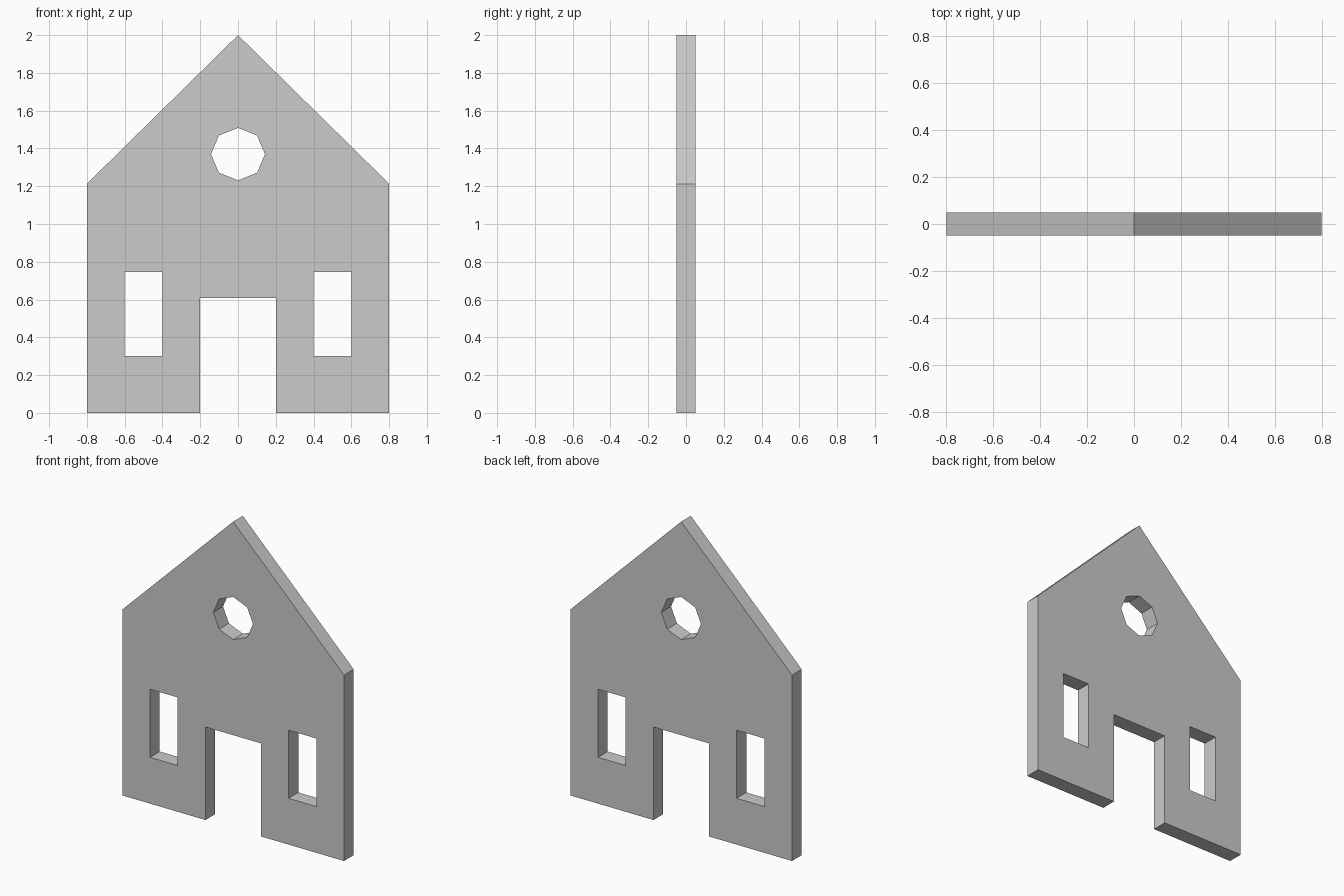
import bpy
from math import sin, cos, pi

if "Cube" in bpy.data.objects:
    bpy.data.objects.remove(bpy.data.objects["Cube"])

HALF_THICKNESS = 0.05


def rectangle(x0, x1, z0, z1):
    return [(x0, z0), (x1, z0), (x1, z1), (x0, z1)]


# Gabled outline with the doorway cut into the base
right_side = [(0.2, 0.607), (0.2, 0), (0.8, 0), (0.8, 1.213)]
left_side = [(-x, z) for x, z in reversed(right_side)]
outline = right_side + [(0, 2)] + left_side

# Two windows and an eight-sided gable opening
windows = [rectangle(x - 0.1, x + 0.1, 0.302, 0.746) for x in (-0.5, 0.5)]
gable_hole = [(0.143 * cos(i * pi / 4), 1.37 + 0.139 * sin(i * pi / 4))
              for i in range(8)]

# Filled flat profile, extruded to the wall thickness
curve = bpy.data.curves.new("house_wall", 'CURVE')
curve.dimensions = '2D'
curve.fill_mode = 'BOTH'
curve.extrude = HALF_THICKNESS
for loop in [outline, *windows, gable_hole]:
    spline = curve.splines.new('POLY')
    spline.points.add(len(loop) - 1)
    for point, (x, z) in zip(spline.points, loop):
        point.co = (x, z, 0, 1)
    spline.use_cyclic_u = True

wall = bpy.data.objects.new("house_wall", curve)
wall.rotation_euler.x = pi / 2
bpy.context.collection.objects.link(wall)

# Convert to a welded, flat-shaded mesh
bpy.context.view_layer.objects.active = wall
wall.select_set(True)
bpy.ops.object.convert(target='MESH')
bpy.ops.object.transform_apply(location=False, rotation=True, scale=False)
bpy.ops.object.mode_set(mode='EDIT')
bpy.ops.mesh.select_all(action='SELECT')
bpy.ops.mesh.remove_doubles(threshold=0.0001)
bpy.ops.mesh.normals_make_consistent(inside=False)
bpy.ops.object.mode_set(mode='OBJECT')
bpy.ops.object.shade_flat()
